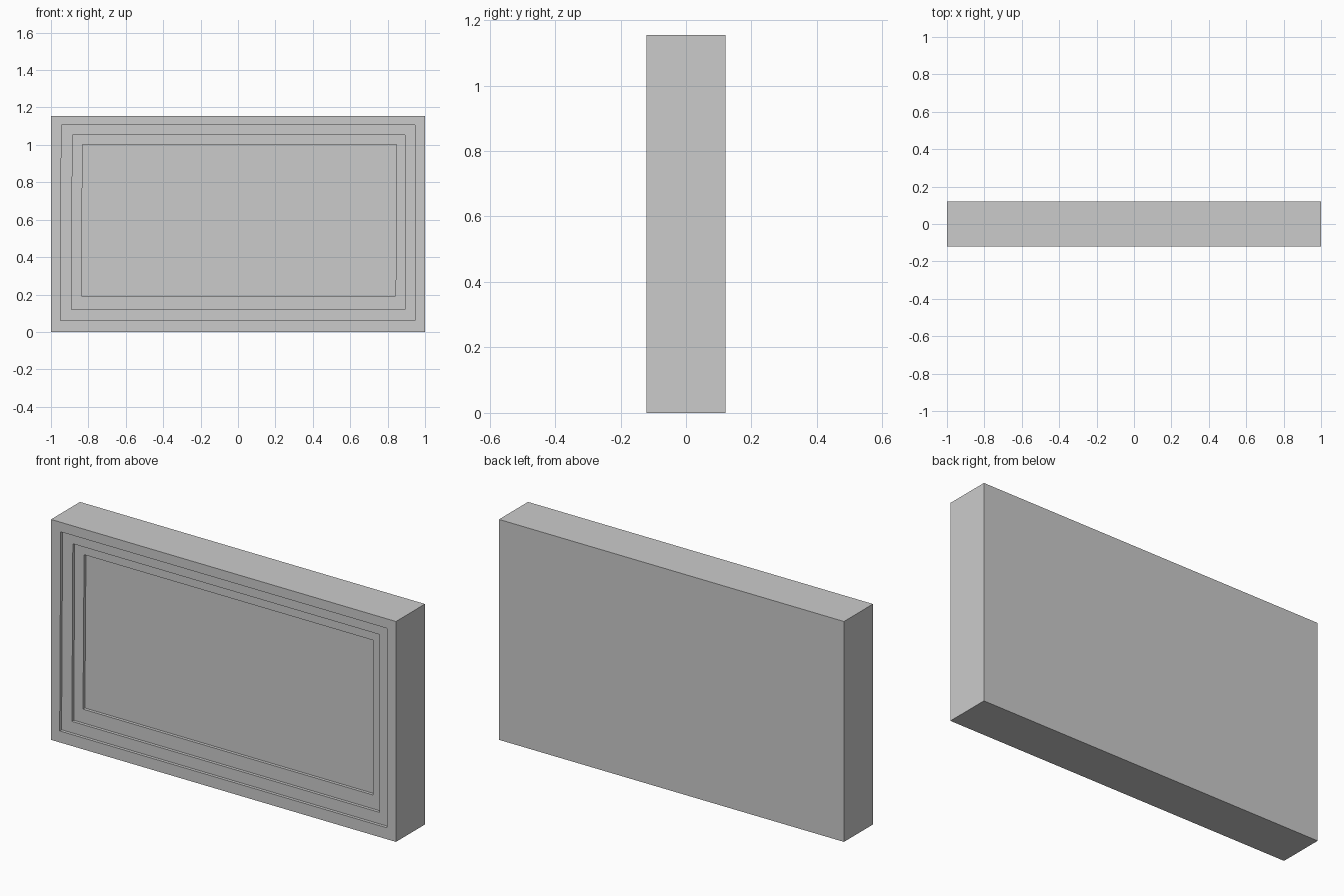
import bpy, bmesh

if "Cube" in bpy.data.objects:
    bpy.data.objects.remove(bpy.data.objects["Cube"])

FRONT, BACK, STEP = -0.12, 0.12, 0.016
H = 1.155

bm = bmesh.new()


def loop(y, bl, br, tr, tl, z0, z1):
    """Four-cornered outline at depth y, counter-clockwise seen from the front."""
    return [bm.verts.new(c) for c in
            ((bl, y, z0), (br, y, z0), (tr, y, z1), (tl, y, z1))]


def bridge(a, b):
    for i in range(4):
        j = (i + 1) % 4
        bm.faces.new((a[i], a[j], b[j], b[i]))


# Outer block: back face and sides
back = loop(BACK, -1, 1, 1, -1, 0, H)
bm.faces.new(back[::-1])
last = loop(FRONT, -1, 1, 1, -1, 0, H)
bridge(back, last)

# Stepped frame: each outline is a flat border followed by a wall going in
outlines = [
    (-0.95, 0.947, 0.947, -0.944, 0.06, 1.105),
    (-0.89, 0.893, 0.893, -0.885, 0.12, 1.052),
    (-0.837, 0.843, 0.847, -0.831, 0.192, 1.003),
]
for n, outline in enumerate(outlines):
    rim = loop(FRONT + n * STEP, *outline)
    floor = loop(FRONT + (n + 1) * STEP, *outline)
    bridge(last, rim)
    bridge(rim, floor)
    last = floor

# Recessed centre panel
bm.faces.new(last)

bmesh.ops.recalc_face_normals(bm, faces=bm.faces)
mesh = bpy.data.meshes.new("stepped_frame_panel")
bm.to_mesh(mesh)
bm.free()
bpy.context.collection.objects.link(bpy.data.objects.new("stepped_frame_panel", mesh))
